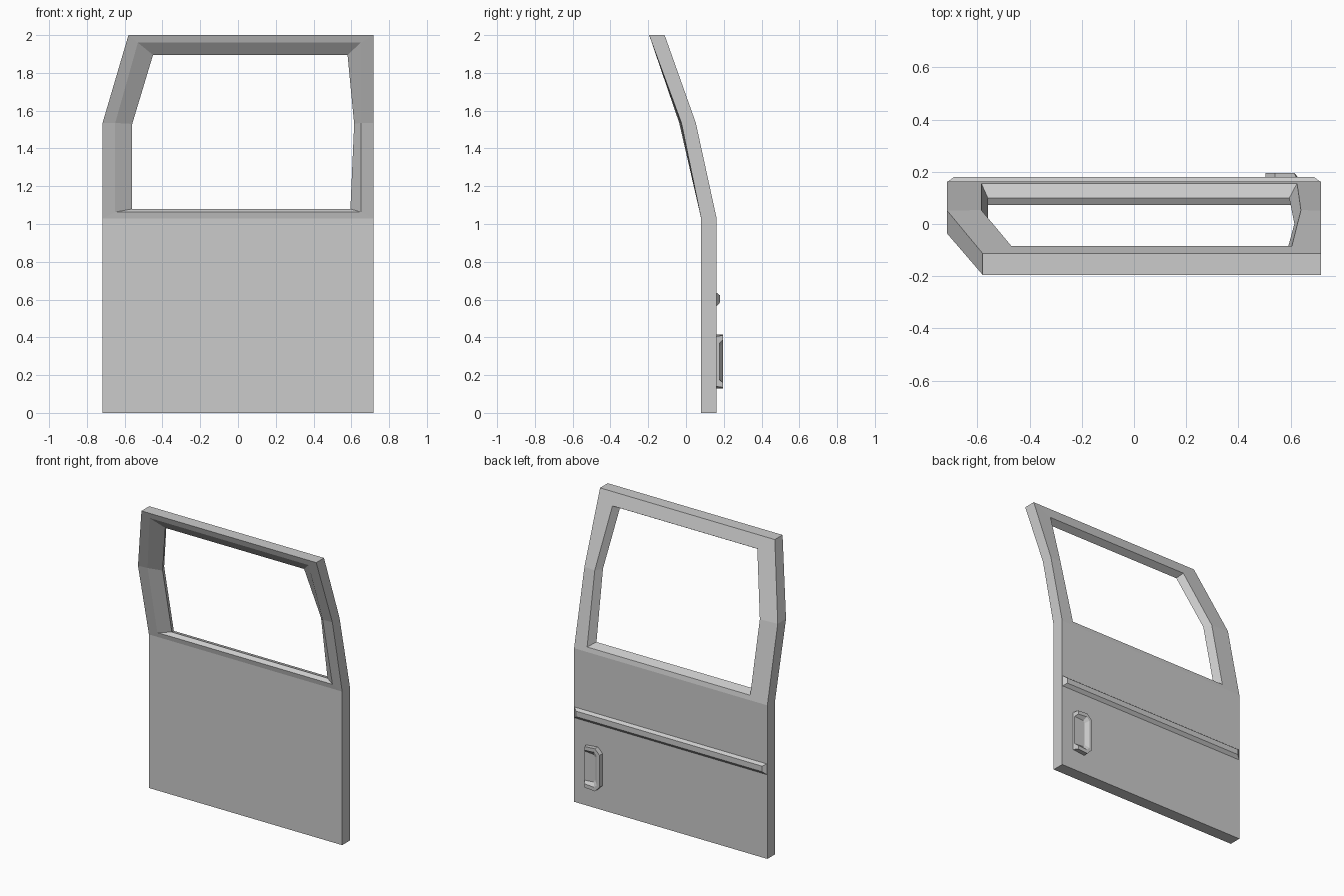
import bpy

if "Cube" in bpy.data.objects:
    bpy.data.objects.remove(bpy.data.objects["Cube"])


def add_object(name, verts, faces):
    mesh = bpy.data.meshes.new(name)
    mesh.from_pydata(verts, [], faces)
    mesh.validate()
    obj = bpy.data.objects.new(name, mesh)
    bpy.context.collection.objects.link(obj)
    # consistent outward normals
    import bmesh
    bm = bmesh.new()
    bm.from_mesh(mesh)
    bmesh.ops.recalc_face_normals(bm, faces=bm.faces)
    bm.to_mesh(mesh)
    bm.free()
    return obj


def bridge(a, b, n, skip=()):
    """Quads between ring a and ring b, each with n points."""
    return [(a*n + i, a*n + (i + 1) % n, b*n + (i + 1) % n, b*n + i)
            for i in range(n) if i not in skip]


def front_y(z):
    """Front surface of the door: upright below, two leaning bends above."""
    if z <= 1.03:
        return 0.08
    if z <= 1.535:
        return 0.08 - 0.11 * (z - 1.03) / 0.505
    return -0.03 - 0.165 * (z - 1.535) / 0.465


# Door shell: outline and the three rings of the window reveal (x, z)
outer = [(-.717, 1.03), (-.717, 1.535), (-.58, 2), (.717, 2), (.717, 1.535), (.717, 1.03)]
front = [(-.65, 1.063), (-.65, 1.535), (-.53, 1.96), (.65, 1.96), (.65, 1.535), (.65, 1.063)]
middle = [(-.56, 1.08), (-.56, 1.53), (-.45, 1.895), (.58, 1.895), (.615, 1.53), (.595, 1.08)]
back = [(-.585, 1.06), (-.585, 1.53), (-.47, 1.92), (.605, 1.92), (.64, 1.53), (.625, 1.06)]
THICK = 0.082
verts = []
for ring, depth in ((outer, 0), (front, 0), (middle, .03), (back, THICK), (outer, THICK)):
    verts += [(x, front_y(z) + depth, z) for x, z in ring]
# the left pillar bulges slightly further forward than the right one
for i, dy in ((1, -.006), (4, .006)):
    x, y, z = verts[i]
    verts[i] = (x, y + dy, z)
faces = []
for k in range(4):
    faces += bridge(k, k + 1, 6)
faces += bridge(4, 0, 6, skip=(5,))
# lower panel hangs from the sill corners
base = len(verts)
verts += [(-.717, .08, 0), (.717, .08, 0), (.717, .162, 0), (-.717, .162, 0)]
top = [0, 5, 29, 24]
faces += [(top[i], top[(i + 1) % 4], base + (i + 1) % 4, base + i) for i in range(4)]
faces.append(tuple(range(base, base + 4)))
add_object("door_shell", verts, faces)

# Bevelled trim strip across the outside
verts = []
for hx, z0, z1, y in ((.717, .562, .638, .16), (.69, .585, .622, .18)):
    verts += [(-hx, y, z0), (hx, y, z0), (hx, y, z1), (-hx, y, z1)]
add_object("trim_strip", verts, bridge(0, 1, 4) + [(0, 1, 2, 3), (4, 5, 6, 7)])

# Door handle: raised U-shaped rim with a recess open towards the edge
rim = [(.63, .14), (.54, .13), (.505, .165), (.505, .38), (.54, .415), (.63, .405)]
rim_top = [(.615, .135)] + rim[1:5] + [(.615, .41)]
lip = [(.615, .16), (.545, .155), (.525, .175), (.525, .37), (.545, .39), (.615, .385)]
floor = [(.63, .175), (.56, .18), (.55, .195), (.55, .35), (.56, .365), (.63, .37)]
verts = []
for ring, y in ((rim, .16), (rim_top, .195), (lip, .195), (floor, .178)):
    verts += [(x, y, z) for x, z in ring]
faces = []
for k in range(3):
    faces += bridge(k, k + 1, 6, skip=(5,))
faces += [tuple(range(6)), tuple(range(18, 24)), (0, 6, 12, 18, 23, 17, 11, 5)]
add_object("door_handle", verts, faces)
